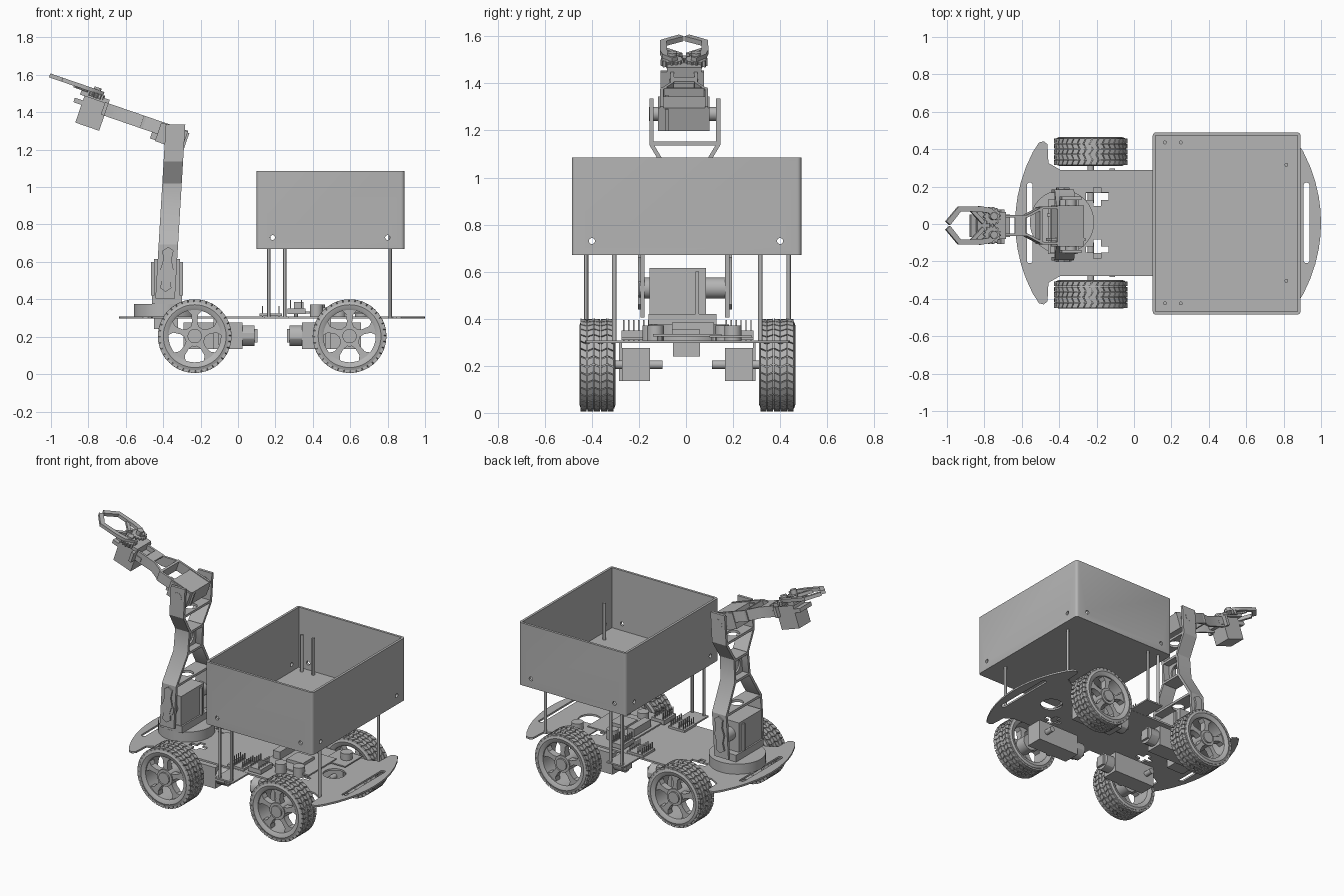
import bpy, bmesh
from math import pi, sin, cos, sqrt, radians
from mathutils import Matrix, Vector

if "Cube" in bpy.data.objects:
    bpy.data.objects.remove(bpy.data.objects["Cube"])

grey = bpy.data.materials.new("plain_grey")
grey.use_nodes = True
COLOUR = (0.46, 0.46, 0.46, 1)
grey.diffuse_color = COLOUR
grey.node_tree.nodes["Principled BSDF"].inputs["Base Color"].default_value = COLOUR
parts = []


def finish(name, bm):
    bmesh.ops.recalc_face_normals(bm, faces=bm.faces)
    mesh = bpy.data.meshes.new(name)
    bm.to_mesh(mesh)
    bm.free()
    mesh.materials.append(grey)
    ob = bpy.data.objects.new(name, mesh)
    bpy.context.collection.objects.link(ob)
    parts.append(ob)
    return ob


def add_prism(bm, pts, axis, a, b):
    """Extrude a 2D outline from a to b along an axis."""
    def place(p, h):
        return {'x': (h, p[0], p[1]), 'y': (p[0], h, p[1]), 'z': (p[0], p[1], h)}[axis]
    low = [bm.verts.new(place(p, a)) for p in pts]
    top = [bm.verts.new(place(p, b)) for p in pts]
    bm.faces.new(low)
    bm.faces.new(top)
    for i in range(len(pts)):
        j = (i + 1) % len(pts)
        bm.faces.new((low[i], low[j], top[j], top[i]))


def prism(name, pts, axis, a, b):
    bm = bmesh.new()
    add_prism(bm, pts, axis, a, b)
    return finish(name, bm)


def box(name, x0, x1, y0, y1, z0, z1):
    return prism(name, [(x0, y0), (x1, y0), (x1, y1), (x0, y1)], 'z', z0, z1)


def circle(u, v, r, n=24, half=0):
    """Circle outline, stretched to a stadium by half along v."""
    pts = []
    for i in range(n):
        t = 2 * pi * (i + .5) / n
        pts.append((u + r * cos(t), v + r * sin(t) + (half if sin(t) > 0 else -half)))
    return pts


def cyl(name, u, v, r, axis, a, b, n=24):
    return prism(name, circle(u, v, r, n), axis, a, b)


def ribbon(path, t):
    """Thicken an open 2D path sideways into a strip outline."""
    out, inn = [], []
    for i, p in enumerate(path):
        d = Vector(path[min(i + 1, len(path) - 1)]) - Vector(path[max(i - 1, 0)])
        n = Vector((-d.y, d.x)).normalized() * t / 2
        out.append(Vector(p) + n)
        inn.append(Vector(p) - n)
    return [tuple(p) for p in out + inn[::-1]]


def cut(target, cutters):
    for c in cutters:
        c.hide_render = True
        m = target.modifiers.new("cut", 'BOOLEAN')
        m.operation, m.solver, m.object = 'DIFFERENCE', 'EXACT', c
    dg = bpy.context.evaluated_depsgraph_get()
    mesh = bpy.data.meshes.new_from_object(target.evaluated_get(dg))
    target.modifiers.clear()
    target.data = mesh
    for c in cutters:
        parts.remove(c)
        bpy.data.objects.remove(c)


def mirror_pts(pts, sign):
    return [(p[0], p[1] * sign) for p in pts]


MID = .1825   # chassis centre in x
YC = .006     # chassis centre in y

# Chassis plate with curved bumpers, slots and cutouts
quarter = [(.575, .283), (.64, .32), (.645, .42), (.665, .436), (.69, .43)]
quarter += [(.0075 + sqrt(.656 - y * y), y) for y in (.38, .3, .22, .14, .07)]
right = quarter + [(.8175, 0)] + [(u, -y) for u, y in quarter[::-1]]
outline = right + [(-u, -y) for u, y in right]
plate = prism("chassis_plate", [(u + MID, y + YC) for u, y in outline], 'z', .296, .308)
holes = [cyl("hole", .70, .015, .07, 'z', .2, .4)]
for s in (-1, 1):
    holes.append(prism("slot", circle(MID + s * .74, YC, .016, 16, .2), 'z', .2, .4))
    for t in (-1, 1):
        u, y = MID + s * .38, YC + t * .14
        holes.append(box("notch", u - .06, u + .06, y - .018, y + .018 + .004 * t, .2, .4))
        holes.append(box("notch", u - .02, u + .02, y - .05, y + .05, .2, .4))
cut(plate, holes)


# Wheels: tyre, tread, rim, five spokes and hub
def wheel(x, s):
    zc, yc, n = .203, YC + s * .382, 48
    bm = bmesh.new()
    half = [(.14, .066), (.15, .072), (.168, .077), (.184, .071), (.189, .055)]
    loop = half + [(r, -y) for r, y in half[::-1]]
    rings = [[bm.verts.new((x + r * cos(2 * pi * i / n), yc + y, zc + r * sin(2 * pi * i / n)))
              for r, y in loop] for i in range(n)]
    for i in range(n):
        a, b = rings[i], rings[(i + 1) % n]
        for k in range(len(loop)):
            m = (k + 1) % len(loop)
            bm.faces.new((a[k], a[m], b[m], b[k]))
    finish("tyre", bm)
    bm = bmesh.new()
    step, cols = 2 * pi / 36, 5
    for i in range(36):
        for c in range(cols):
            y0 = -.072 + c * .144 / cols
            y1 = y0 + .144 / cols - .003
            skew = step * .35 * (1 if c % 2 else -1)
            corners = [(0, y0, -skew), (0, y1, skew), (.86, y1, skew), (.86, y0, -skew)]
            vs = [[bm.verts.new((x + r * cos(t), yc + y, zc + r * sin(t)))
                   for t, y in [((i + f) * step + k / 2, y) for f, y, k in corners]]
                  for r in (.182, .197)]
            bm.faces.new(vs[0])
            bm.faces.new(vs[1])
            for k in range(4):
                m = (k + 1) % 4
                bm.faces.new((vs[0][k], vs[0][m], vs[1][m], vs[1][k]))
    finish("tread", bm)
    bm = bmesh.new()
    spoke = [(.03, -.028), (.075, -.014), (.115, -.018), (.143, -.045),
             (.143, .045), (.115, .018), (.075, .014), (.03, .028)]
    for i in range(5):
        t = pi / 2 + i * 2 * pi / 5
        pts = [(x + u * cos(t) - v * sin(t), zc + u * sin(t) + v * cos(t)) for u, v in spoke]
        add_prism(bm, pts, 'y', yc + s * .015, yc + s * .058)
    finish("spokes", bm)
    cyl("hub", x, zc, .055, 'y', yc - s * .06, yc + s * .066, 32)
    cyl("hub_cap", x, zc, .038, 'y', yc, yc + s * .076, 32)


# Gear motors with their axles
def motor(x, s, toward):
    def span(a, b):
        return sorted((x + toward * a, x + toward * b))
    ys = sorted((YC + s * .16, YC + s * .278))
    box("gearbox", *span(-.06, .255), *ys, .135, .275)
    box("motor_bracket", *span(.1, .13), *sorted((YC + s * .278, YC + s * .29)), .135, .297)
    cyl("motor_can", YC + s * .22, .205, .057, 'x', *span(.255, .32), 12)
    box("motor_cap", *span(.32, .335), *sorted((YC + s * .19, YC + s * .25)), .17, .24)
    cyl("axle", x, .205, .018, 'y', YC + s * .105, YC + s * .36, 16)


for u in (-1, 1):
    for s in (-1, 1):
        wheel(MID + u * .414, s)
        motor(MID + u * .414, s, -u)

# Open cargo box with rounded corners and screw holes
tray = box("cargo_box", .1, .89, -.485, .49, .67, 1.085)
bev = bmesh.new()
bev.from_mesh(tray.data)
upright = [e for e in bev.edges if abs(e.verts[0].co.z - e.verts[1].co.z) > .1]
bmesh.ops.bevel(bev, geom=upright, offset=.018, segments=4, affect='EDGES', profile=.5)
bev.to_mesh(tray.data)
bev.free()
holes = [box("inside", .116, .874, -.469, .474, .685, 1.2)]
holes += [cyl("hole", x, .73, .013, 'y', -.6, .6, 16) for x in (.185, .8)]
holes += [cyl("hole", y, .73, .013, 'x', 0, 1, 16) for y in (-.4, .4)]
cut(tray, holes)

# Posts carrying the box
for x, y in ((.165, .43), (.25, .43), (.815, .31)):
    for s in (-1, 1):
        cyl("post", x, YC + s * y, .01, 'z', .3, .93, 12)
for s in (-1, 1):
    box("post_foot", .14, .27, *sorted((YC + s * .27, YC + s * .445)), .297, .307)

# Control boards, capacitors and pin headers
box("main_board", .28, .62, -.14, .15, .325, .335)
box("chip", .4, .52, -.06, .06, .335, .355)
box("heat_sink", .3, .35, -.06, .12, .335, .385)
box("driver_board", .55, .72, .1, .28, .32, .328)
for x, y in ((.42, -.15), (.54, -.13), (.43, .16), (.66, .2)):
    cyl("capacitor", x, y, .036, 'z', .305, .372)
for x in (.31, .59):
    for y in (-.11, .12):
        cyl("standoff", x, y, .012, 'z', .3, .326, 8)
bm = bmesh.new()
for s in (-1, 1):
    for i in range(6):
        for x in (.13, .16, .22, .28, .34):
            y = YC + s * (.165 + i * .021)
            lift = .03 if x > .25 else 0
            add_prism(bm, circle(x, y, .004, 4), 'z', .3 + lift, .365 + lift)
finish("header_pins", bm)
for s in (-1, 1):
    ys = sorted((YC + s * .155, YC + s * .28))
    box("header_board", .115, .235, *ys, .31, .325)
    box("header_block", .265, .36, *ys, .32, .35)

# Turntable and shoulder
cyl("turntable", -.385, .01, .172, 'z', .308, .375, 48)
box("turn_servo", -.45, -.32, -.055, .06, .24, .3)
box("shoulder_bracket", -.46, -.3, -.16, .13, .375, .42)
servo = box("shoulder_servo", -.45, -.31, -.155, .085, .41, .615)
box("servo_flange", -.465, -.295, .04, .055, .42, .6)
cyl("shoulder_pivot", -.38, .53, .045, 'y', -.2, .17)

# Upper arm: two bent side strips joined by crossbars, leaning back
AY = -.005
side = [(.18, .405), (.18, .69), (.075, .87), (.07, 1.02), (.142, 1.14), (.142, 1.335)]
arm = [prism("arm_side", [(p[0] + AY, p[1]) for p in
       ribbon([(s * y, z) for y, z in side], .018)], 'x', -.436, -.332) for s in (-1, 1)]
for z, w in ((.69, .175), (.87, .075), (1.01, .075), (1.145, .14)):
    bar = box("arm_crossbar", -.436, -.332, AY - w, AY + w, z - .008, z + .008)
    if w > .1:
        cut(bar, [cyl("hole", -.384, AY, .04, 'z', z - .1, z + .1)])
    arm.append(bar)
web = box("arm_web", -.39, -.378, AY - .075, AY + .075, .87, 1.01)
cut(web, [cyl("hole", AY, .94, .045, 'x', -.5, -.3)])
arm.append(web)
horn = [(-.384 + u, .56 + v) for u, v in
        ((0, -.12), (.03, -.1), (.022, -.05), (.035, 0), (.022, .05), (.03, .1), (0, .12))]
horn += [(-.768 - u, z) for u, z in horn[-2:0:-1]]
arm.append(prism("shoulder_horn", horn, 'y', -.203, -.19))
arm.append(prism("shoulder_horn", horn, 'y', .18, .195))
for s in (-1, 1):
    arm.append(cyl("elbow_pivot", -.384, 1.27, .03, 'y', AY + s * .1, AY + s * .152))
for ob in arm:
    for v in ob.data.vertices:
        v.co.x += (v.co.z - .5) * .06

# Forearm and gripper, built level and then tilted at the elbow
GY = -.008
fore = [box("elbow_servo", -.1, .05, -.12, .1, -.06, .045),
        box("elbow_flange", -.13, .06, -.09, -.075, -.055, .04),
        box("wrist_servo", -.535, -.4, -.07, .05, -.105, .045),
        box("wrist_flange", -.58, -.36, -.07, .05, -.005, .02),
        box("gripper_base", -.56, -.4, -.08, .065, .045, .07),
        box("fore_crossbar", -.2, -.185, GY - .1, GY + .1, -.02, .05),
        box("fore_crossbar", -.42, -.4, GY - .1, GY + .085, -.02, .05),
        box("fore_plate", -.34, -.28, GY - .05, GY + .05, .038, .05)]
strip = ribbon([(.05, .095), (-.18, .095), (-.27, .05), (-.41, .05)], .014)
finger = ribbon([(-.45, .04), (-.5, .08), (-.55, .088), (-.67, .088), (-.735, .012)], .03)
gear = [((.05 if i % 4 < 2 else .041) * cos(i * pi / 28),
         (.05 if i % 4 < 2 else .041) * sin(i * pi / 28)) for i in range(56)]
for s in (-1, 1):
    def shift(pts):
        return [(u, v + GY) for u, v in mirror_pts(pts, s)]
    fore.append(prism("fore_strip", shift(strip), 'z', -.02, .05))
    fore.append(prism("gripper_finger", shift(finger), 'z', .078, .1))
    fore.append(prism("gripper_gear", shift([(u - .48, v + .05) for u, v in gear]), 'z', .055, .082))
    fore.append(prism("gear_boss", shift(circle(-.48, .05, .02)), 'z', .05, .112))
    fore.append(prism("finger_link", shift(ribbon([(-.53, .015), (-.6, .085)], .02)), 'z', .07, .09))
tilt = Matrix.Translation((-.33, 0, 1.27)) @ Matrix.Rotation(radians(19), 4, 'Y')
for ob in fore:
    ob.data.transform(tilt)

# Smooth the round surfaces while keeping edges sharp
for ob in bpy.context.view_layer.objects:
    ob.select_set(ob in parts)
bpy.context.view_layer.objects.active = plate
bpy.ops.object.shade_smooth_by_angle(angle=radians(30))
